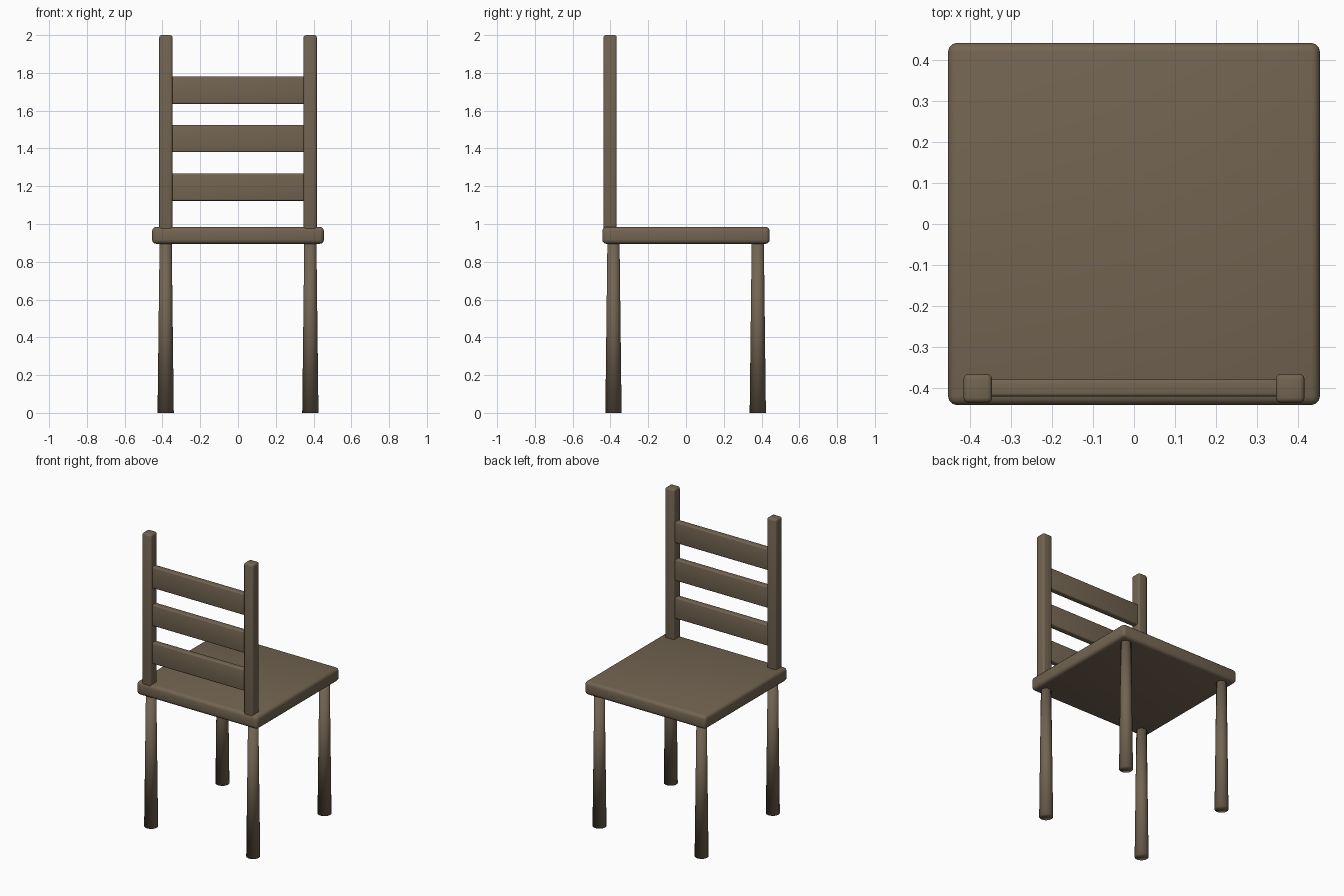
import bpy
import math

cube = bpy.data.objects.get("Cube")
if cube:
    bpy.data.objects.remove(cube, do_unlink=True)

wood = bpy.data.materials.new("brown_wood")
wood.use_nodes = True
COLOUR = (0.17, 0.128, 0.083, 1)
wood.diffuse_color = COLOUR
wood.node_tree.nodes["Principled BSDF"].inputs["Base Color"].default_value = COLOUR


def rounded_box(name, low, high, bevel, segments=3):
    """Box between two corners with rounded edges."""
    bpy.ops.mesh.primitive_cube_add(
        size=1, location=[(a + b) / 2 for a, b in zip(low, high)])
    box = bpy.context.object
    box.name = name
    box.scale = [b - a for a, b in zip(low, high)]
    bpy.ops.object.transform_apply(location=False, rotation=False, scale=True)
    mod = box.modifiers.new("rounding", "BEVEL")
    mod.width, mod.segments = bevel, segments
    bpy.ops.object.modifier_apply(modifier=mod.name)
    bpy.ops.object.shade_smooth_by_angle(angle=math.radians(40))
    box.data.materials.append(wood)
    return box


def tapered_leg(name, x, y):
    """Round leg, wider at the foot, softly shaded around its end."""
    bpy.ops.mesh.primitive_cone_add(
        vertices=32, radius1=0.043, radius2=0.032, depth=0.92,
        location=(x, y, 0.46))
    leg = bpy.context.object
    leg.name = name
    bpy.ops.object.shade_smooth()
    leg.data.materials.append(wood)


# Seat
rounded_box("seat", (-0.455, -0.443, 0.895), (0.455, 0.443, 0.985), 0.022)

# Legs and backrest posts on each side
for side, s in (("left", 1), ("right", -1)):
    tapered_leg(f"front_leg_{side}", s * 0.383, -0.384)
    tapered_leg(f"back_leg_{side}", s * 0.383, 0.38)
    x = s * 0.382
    rounded_box(f"backrest_post_{side}", (x - 0.035, -0.437, 0.95),
                (x + 0.035, -0.367, 2.0), 0.012)

# Backrest slats
for i, z in enumerate((1.195, 1.452, 1.708)):
    rounded_box(f"backrest_slat_{i + 1}", (-0.37, -0.422, z - 0.072),
                (0.37, -0.38, z + 0.072), 0.008)
